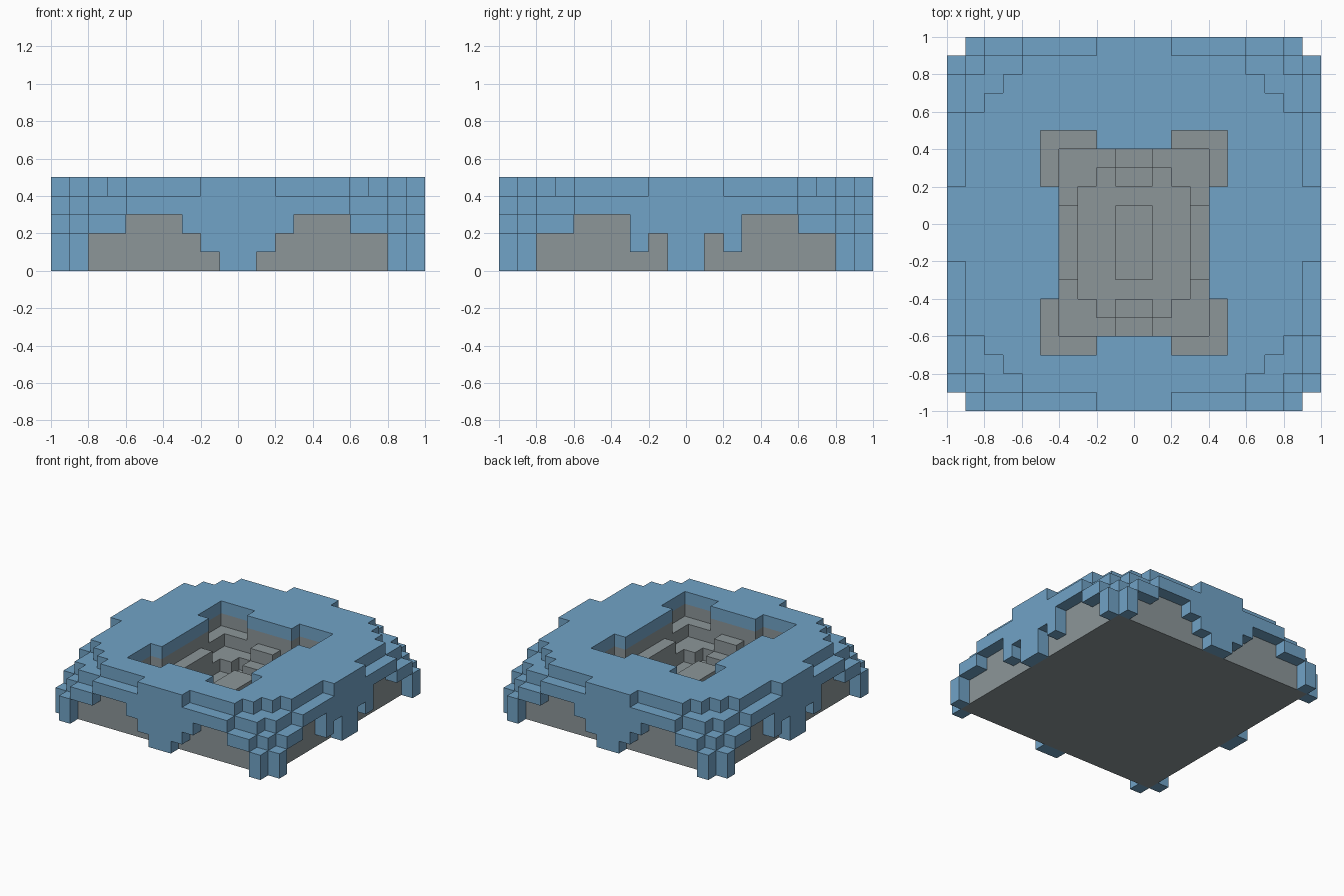
import bpy
import bmesh

if "Cube" in bpy.data.objects:
    bpy.data.objects.remove(bpy.data.objects["Cube"])

U = 0.1  # one block
N = 10   # blocks from the centre to the edge


def step(v, table):
    """Value of the first (limit, value) pair whose limit is above v."""
    for limit, value in table:
        if v < limit:
            return value
    return 0


# Stepped outline of the dome for each layer: half depth by |x|
BASE = [(9, 10), (10, 9)]
OUTLINE = [BASE, BASE,
           [(8, 10), (9, 9), (10, 8)],
           [(6, 10), (8, 9), (9, 8), (10, 6)],
           [(2, 10), (6, 9), (7, 8), (8, 7), (9, 6), (10, 2)]]

# Lower edge of the skirt along the front/back and along the sides
SKIRT_FRONT = [(1, 0), (2, 1), (3, 2), (6, 3), (8, 2), (9, 0)]
SKIRT_SIDE = [(1, 0), (2, 2), (3, 1), (6, 3), (8, 2), (9, 0)]


def in_dome(a, b, k):
    return k < 5 and b < step(a, OUTLINE[k])


def floor_height(a, q):
    """Floor of the sunken middle, or 5 outside the opening."""
    if not ((a < 4 and q < 5) or (2 < a < 5 and 3 < q < 6)):
        return 5
    if a > 4 or q > 5:                # corner ledges
        return 3
    if a > 3:                         # side ledges
        return 3 if q < 2 else 2
    if q > 4:                         # end ledges
        return 3 if a < 1 else 2
    if q > 3:                         # end steps
        return 1 if 1 < a < 2 else 2
    return 2 if a < 1 and q < 2 else 1  # middle block and floor


def block(i, j, k):
    """Part name of the block at this place, or None."""
    if not 0 <= k < 5:
        return None
    x, y = i + 0.5, j + 0.5
    a, b = abs(x), abs(y)
    if not in_dome(a, b, k) or k >= floor_height(a, abs(y + 1)):
        return None
    if b > 9:
        return "shell" if k >= step(a, SKIRT_FRONT) else None
    if a > 9:
        return "shell" if k >= step(b, SKIRT_SIDE) else None
    if k == 4 or not in_dome(a, b, k + 1):
        return "shell"
    return "core"


def make_material(name, colour):
    m = bpy.data.materials.new(name)
    m.diffuse_color = (*colour, 1)
    m.use_nodes = True
    m.node_tree.nodes["Principled BSDF"].inputs["Base Color"].default_value = m.diffuse_color
    return m


MATERIALS = {"shell": make_material("blue", (0.165, 0.367, 0.571)),
             "core": make_material("grey", (0.262, 0.305, 0.318))}

cells = {}
for i in range(-N, N):
    for j in range(-N, N):
        for k in range(5):
            part = block(i, j, k)
            if part:
                cells[i, j, k] = part


def build(part):
    """Mesh of the exposed block sides of one part."""
    bm = bmesh.new()
    for cell, name in cells.items():
        if name != part:
            continue
        for axis in range(3):
            for side in (0, 1):
                other = list(cell)
                other[axis] += 2 * side - 1
                if tuple(other) in cells:
                    continue
                u, v = (axis + 1) % 3, (axis + 2) % 3
                loop = [(0, 0), (1, 0), (1, 1), (0, 1)]
                if not side:
                    loop.reverse()
                verts = []
                for du, dv in loop:
                    p = list(cell)
                    p[axis] += side
                    p[u] += du
                    p[v] += dv
                    verts.append(bm.verts.new([c * U for c in p]))
                bm.faces.new(verts)
    bmesh.ops.remove_doubles(bm, verts=bm.verts, dist=0.001)
    mesh = bpy.data.meshes.new(part)
    bm.to_mesh(mesh)
    bm.free()
    mesh.materials.append(MATERIALS[part])
    bpy.context.collection.objects.link(bpy.data.objects.new(part, mesh))


# Blue stepped shell and grey core
build("shell")
build("core")
